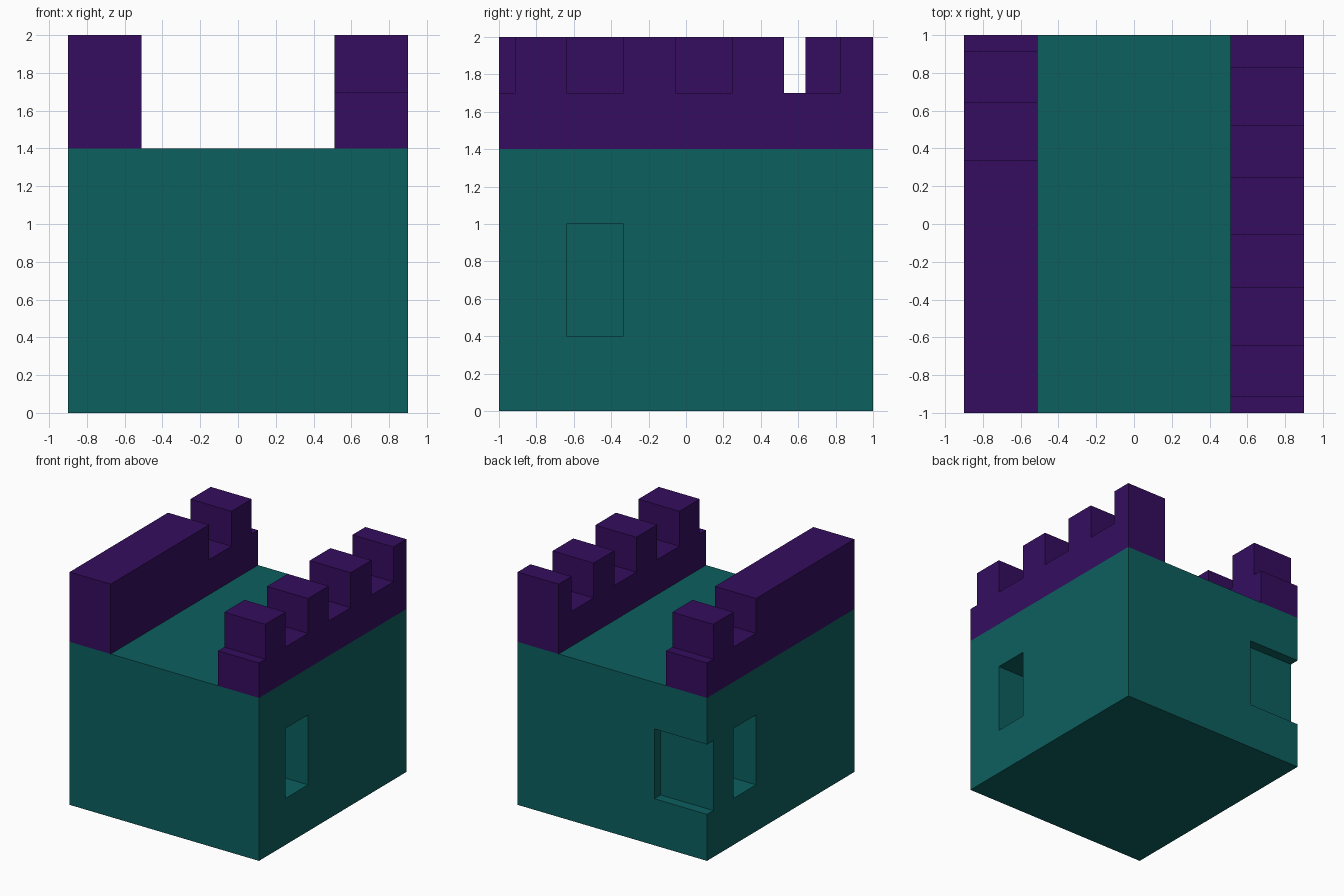
import bpy, bmesh

if "Cube" in bpy.data.objects:
    bpy.data.objects.remove(bpy.data.objects["Cube"])

def material(name, rgb):
    m = bpy.data.materials.new(name)
    m.diffuse_color = (*rgb, 1)
    m.use_nodes = True
    m.node_tree.nodes["Principled BSDF"].inputs["Base Color"].default_value = m.diffuse_color
    return m

teal = material("teal", (0.004, 0.115, 0.115))
purple = material("purple", (0.035, 0.004, 0.115))

def finish(name, bm, mat=None):
    bmesh.ops.recalc_face_normals(bm, faces=bm.faces)
    me = bpy.data.meshes.new(name)
    bm.to_mesh(me)
    bm.free()
    ob = bpy.data.objects.new(name, me)
    bpy.context.collection.objects.link(ob)
    if mat:
        me.materials.append(mat)
    return ob

def extrude_x(name, profile, x0, x1, mat=None):
    """Extrude a (y, z) outline from x0 to x1."""
    bm = bmesh.new()
    f = bm.faces.new([bm.verts.new((x0, y, z)) for y, z in profile])
    ext = bmesh.ops.extrude_face_region(bm, geom=[f])["geom"]
    verts = [v for v in ext if isinstance(v, bmesh.types.BMVert)]
    bmesh.ops.translate(bm, verts=verts, vec=(x1 - x0, 0, 0))
    return finish(name, bm, mat)

def rect(y0, y1, z0, z1):
    return [(y0, z0), (y1, z0), (y1, z1), (y0, z1)]

def wall_outline(merlons):
    """Parapet outline with raised merlons given as (y0, y1), front to back."""
    pts = [(-1, 1.4)]
    if merlons[0][0] > -1:
        pts.append((-1, 1.7))
    for y0, y1 in merlons:
        if y0 > -1:
            pts.append((y0, 1.7))
        pts += [(y0, 2.0), (y1, 2.0)]
        if y1 < 1:
            pts.append((y1, 1.7))
    if merlons[-1][1] < 1:
        pts.append((1, 1.7))
    return pts + [(1, 1.4)]

# Main block
body = extrude_x("tower_body", rect(-1, 1, 0, 1.4), -0.9, 0.9, teal)

# Window recesses: right side, left side, and the left back corner
for x0, x1, y0, y1 in [(0.4, 1.1, -0.64, -0.335),
                       (-1.1, -0.4, 0.335, 0.64),
                       (-1.1, -0.4, 0.915, 1.2)]:
    cutter = extrude_x("window_cutter", rect(y0, y1, 0.4, 1.0), x0, x1)
    cutter.hide_render = True
    mod = body.modifiers.new("window", "BOOLEAN")
    mod.operation = "DIFFERENCE"
    mod.solver = "EXACT"
    mod.object = cutter
    bpy.context.view_layer.objects.active = body
    bpy.ops.object.modifier_apply(modifier=mod.name)
    bpy.data.objects.remove(cutter)

# Crenellated parapets
extrude_x("right_parapet", wall_outline([(-0.915, -0.64), (-0.335, -0.055),
          (0.245, 0.525), (0.825, 1)]), 0.51, 0.9, purple)
extrude_x("left_parapet", wall_outline([(-1, 0.335), (0.64, 0.915)]),
          -0.9, -0.51, purple)
